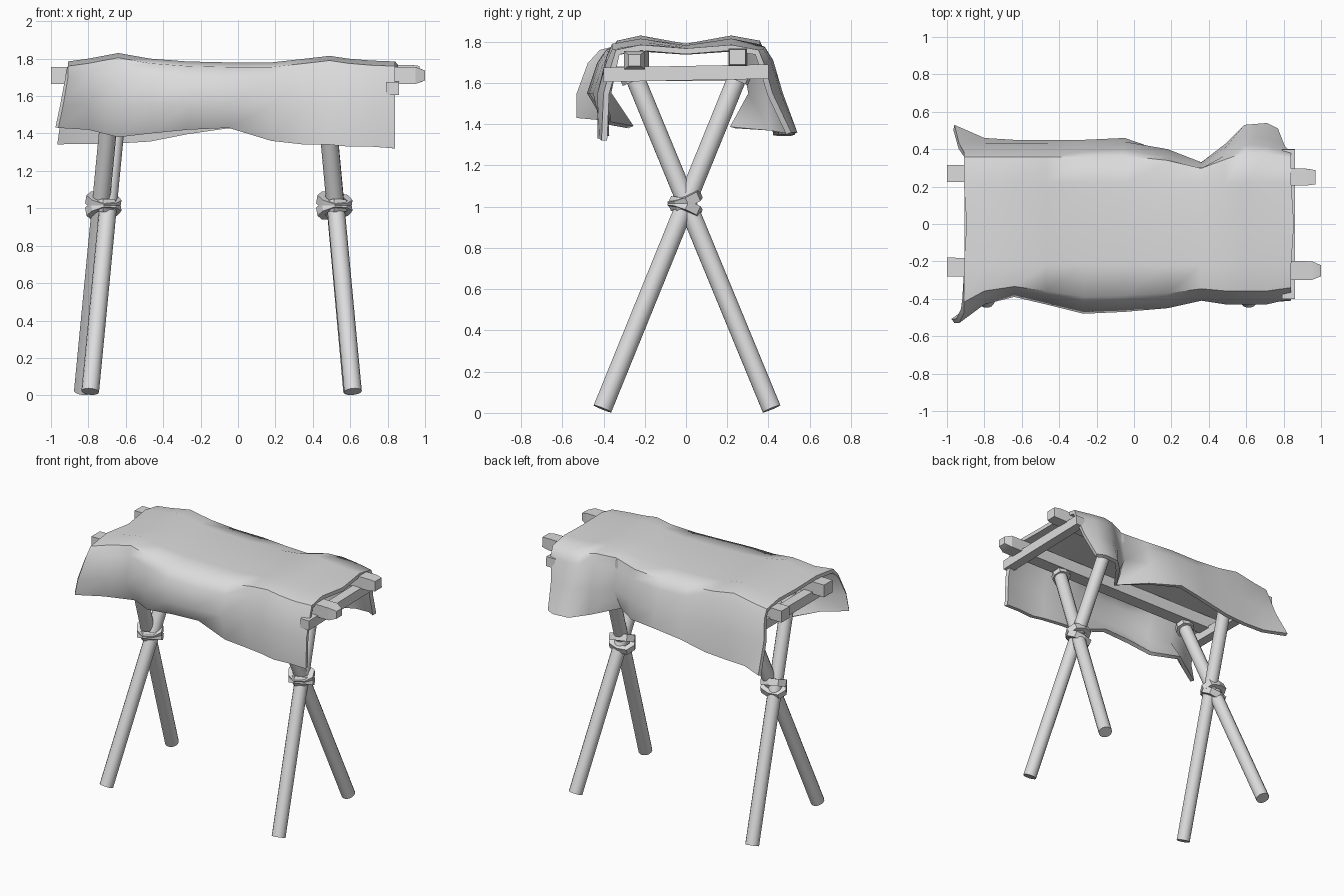
import bpy
import bmesh
import math
from mathutils import Vector, Matrix

cube = bpy.data.objects.get("Cube")
if cube:
    bpy.data.objects.remove(cube, do_unlink=True)

GREY = (0.72, 0.72, 0.72, 1)
grey = bpy.data.materials.new("plain_grey")
grey.use_nodes = True
grey.diffuse_color = GREY
grey.node_tree.nodes["Principled BSDF"].inputs["Base Color"].default_value = GREY


def finish(name, bm, angle=35, thickness=0):
    mesh = bpy.data.meshes.new(name)
    bm.to_mesh(mesh)
    bm.free()
    mesh.materials.append(grey)
    obj = bpy.data.objects.new(name, mesh)
    bpy.context.collection.objects.link(obj)
    bpy.ops.object.select_all(action="DESELECT")
    obj.select_set(True)
    bpy.context.view_layer.objects.active = obj
    if thickness:
        mod = obj.modifiers.new("Thickness", "SOLIDIFY")
        mod.thickness = thickness
        mod.offset = -1
        bpy.ops.object.modifier_apply(modifier=mod.name)
    bpy.ops.object.shade_smooth_by_angle(angle=math.radians(angle))


def pole(name, start, end, radius):
    start, end = Vector(start), Vector(end)
    axis = end - start
    bm = bmesh.new()
    place = Matrix.Translation((start + end) / 2) @ axis.to_track_quat("Z", "Y").to_matrix().to_4x4()
    bmesh.ops.create_cone(bm, cap_ends=True, segments=14, radius1=radius, radius2=radius,
                          depth=axis.length, matrix=place)
    finish(name, bm, 40)


def beam(name, start, end, width, height, taper=1.0):
    # Square timber along x or y, optionally whittled at its far end
    start, end = Vector(start), Vector(end)
    along = (end - start).normalized()
    side = along.cross(Vector((0, 0, 1))).normalized()
    up = side.cross(along)
    bm = bmesh.new()
    stations = [(start, 1.0), (end - along * 0.05, 1.0), (end, taper)]
    rings = []
    for centre, s in stations:
        rings.append([bm.verts.new(centre + side * (a * width * s / 2) + up * (b * height * s / 2))
                      for a, b in ((-1, -1), (1, -1), (1, 1), (-1, 1))])
    for r, q in zip(rings, rings[1:]):
        for k in range(4):
            n = (k + 1) % 4
            bm.faces.new((r[k], r[n], q[n], q[k]))
    bm.faces.new(rings[0][::-1])
    bm.faces.new(rings[-1])
    bmesh.ops.recalc_face_normals(bm, faces=bm.faces)
    finish(name, bm, 20)


def rope_ring(name, centre, radius, thick, tilt, turn, squash=1.0):
    # Chunky faceted loop of rope
    bm = bmesh.new()
    place = (Matrix.Translation(centre) @ Matrix.Rotation(tilt, 4, "X")
             @ Matrix.Rotation(turn, 4, "Y") @ Matrix.Diagonal((1, squash, 1, 1)))
    sides, around = 4, 8
    rings = []
    for i in range(around):
        a = math.tau * i / around
        wobble = 1 + 0.08 * math.sin(a * 3)
        ring = []
        for j in range(sides):
            b = math.tau * (j + 0.5) / sides
            r = radius * wobble + thick * math.cos(b)
            ring.append(bm.verts.new(place @ Vector((r * math.cos(a), r * math.sin(a),
                                                     thick * 1.2 * math.sin(b)))))
        rings.append(ring)
    for i in range(around):
        p, q = rings[i], rings[(i + 1) % around]
        for j in range(sides):
            n = (j + 1) % sides
            bm.faces.new((p[j], q[j], q[n], p[n]))
    bmesh.ops.recalc_face_normals(bm, faces=bm.faces)
    finish(name, bm, 25)


# Crossed legs and their lashings: foot x and top x, each for the front foot then the back foot
for label, feet, tops, cross_x in (("left", (0.615, 0.61), (0.46, 0.46), 0.515),
                                   ("right", (-0.79, -0.83), (-0.63, -0.67), -0.72)):
    for place, sign, foot, top in zip(("front", "back"), (-1, 1), feet, tops):
        pole(f"{label}_{place}_leg", (foot, sign * 0.41 + 0.005, 0.02),
             (top, -sign * 0.27, 1.68), 0.047)
        rope_ring(f"{label}_{place}_top_tie", (top, -sign * 0.25, 1.63), 0.05, 0.022,
                  sign * 0.4, 0)
    for k, sign in enumerate((-1, 1)):
        rope_ring(f"{label}_lashing_{k + 1}", (cross_x, 0, 1.015 + sign * 0.02), 0.075, 0.028,
                  sign * 0.4, sign * 0.15, 0.88)

# Long rails and the cross bars beneath them
beam("front_rail", (-1, -0.23, 1.71), (1, -0.25, 1.71), 0.1, 0.09, 0.6)
beam("back_rail", (-1, 0.27, 1.71), (0.97, 0.25, 1.725), 0.09, 0.085, 0.85)
beam("left_cross_bar", (0.825, -0.4, 1.64), (0.825, 0.4, 1.655), 0.07, 0.07)
beam("right_cross_bar", (-0.87, -0.39, 1.645), (-0.87, 0.39, 1.645), 0.07, 0.07)

# Draped hide: x, top height, front (bulge, hem y, hem z), back (bulge, hem y, hem z)
drape = [
    (-0.91, 1.785, (0.53, 0.53, 1.43), (0.43, 0.53, 1.35)),
    (-0.80, 1.80, (0.43, 0.42, 1.42), (0.43, 0.46, 1.35)),
    (-0.64, 1.83, (0.39, 0.28, 1.38), (0.43, 0.45, 1.35)),
    (-0.47, 1.80, (0.43, 0.39, 1.40), (0.43, 0.45, 1.36)),
    (-0.27, 1.785, (0.48, 0.39, 1.42), (0.43, 0.45, 1.40)),
    (-0.05, 1.78, (0.47, 0.39, 1.43), (0.44, 0.46, 1.43)),
    (0.18, 1.78, (0.45, 0.41, 1.36), (0.40, 0.38, 1.40)),
    (0.36, 1.80, (0.41, 0.40, 1.34), (0.33, 0.24, 1.38)),
    (0.49, 1.815, (0.43, 0.42, 1.34), (0.41, 0.43, 1.37)),
    (0.59, 1.80, (0.43, 0.43, 1.33), (0.47, 0.53, 1.36)),
    (0.71, 1.79, (0.43, 0.42, 1.33), (0.46, 0.54, 1.36)),
    (0.84, 1.785, (0.40, 0.41, 1.32), (0.42, 0.51, 1.36)),
]


def half_section(x, top, side, sign):
    bulge, hem_y, hem_z = side
    hem_x = x
    if x < -0.9:
        hem_x = x - 0.05
    elif x > 0.8 and sign > 0:
        hem_x = x - 0.07
    return [Vector((hem_x, sign * hem_y, hem_z)),
            Vector(((x + hem_x) / 2, sign * bulge, 1.55)),
            Vector((x, sign * bulge * 0.9, top - 0.09)),
            Vector((x, sign * (bulge * 0.6 + 0.1), top - 0.025)),
            Vector((x, sign * 0.22, top))]


bm = bmesh.new()
columns = []
for x, top, front, back in drape:
    middle = Vector((x + 0.015 if abs(x) > 0.82 else x, 0, 0.5 * top + 0.875))
    points = half_section(x, top, front, -1) + [middle] + half_section(x, top, back, 1)[::-1]
    columns.append([bm.verts.new(p) for p in points])
for a, b in zip(columns, columns[1:]):
    for j in range(len(a) - 1):
        bm.faces.new((a[j], b[j], b[j + 1], a[j + 1]))
finish("draped_hide", bm, 55, 0.028)
